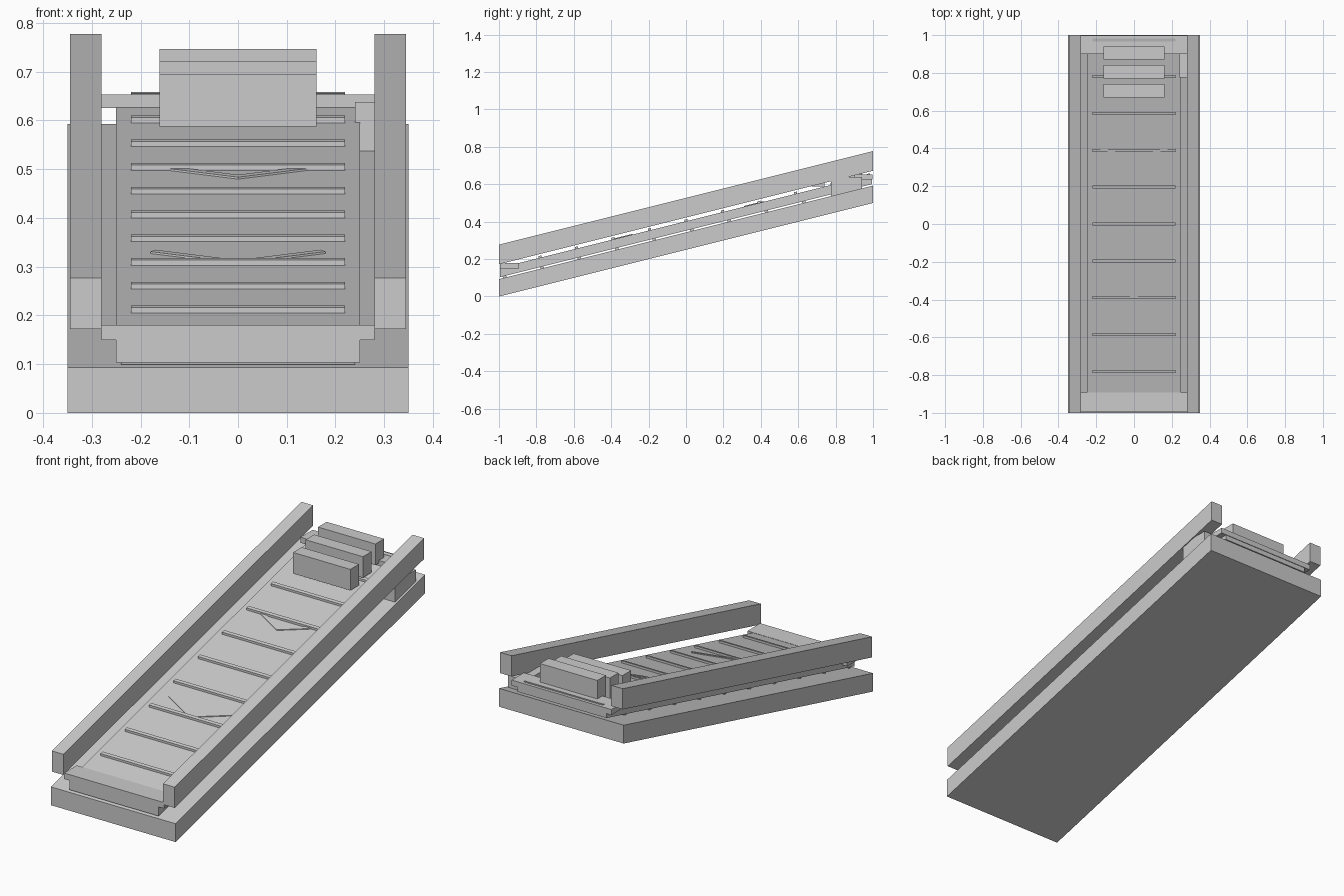
import bpy, bmesh
from mathutils import Matrix

if "Cube" in bpy.data.objects:
    bpy.data.objects.remove(bpy.data.objects["Cube"])

SLOPE = 0.25  # rise per unit of y


def make(name, bm):
    me = bpy.data.meshes.new(name)
    bmesh.ops.recalc_face_normals(bm, faces=bm.faces)
    bm.to_mesh(me)
    bm.free()
    ob = bpy.data.objects.new(name, me)
    bpy.context.collection.objects.link(ob)
    return ob


def box(name, x0, x1, y0, y1, z0, z1, incline=False):
    """Box by bounds; inclined boxes give z as at the low end (y = -1)."""
    bm = bmesh.new()
    bmesh.ops.create_cube(bm, size=1)
    for v in bm.verts:
        v.co.x = x1 if v.co.x > 0 else x0
        v.co.y = y1 if v.co.y > 0 else y0
        v.co.z = z1 if v.co.z > 0 else z0
        if incline:
            v.co.z += SLOPE * (v.co.y + 1)
    return make(name, bm)


def chevron(name, tip_y):
    """Thin V-shaped direction mark lying on the belt."""
    pts = [(0, 0), (.18, .09), (.17, .105), (0, .02), (-.17, .105), (-.18, .09)]
    bm = bmesh.new()
    low, high = [[bm.verts.new((x, tip_y + y, z + SLOPE * (tip_y + y + 1)))
                  for x, y in pts] for z in (.150, .156)]
    n = len(pts)
    # right and left arms, top and bottom
    for ring in (low, high):
        bm.faces.new([ring[i] for i in (0, 1, 2, 3)])
        bm.faces.new([ring[i] for i in (0, 3, 4, 5)])
    for i in range(n):
        j = (i + 1) % n
        bm.faces.new((low[i], low[j], high[j], high[i]))
    return make(name, bm)


# Inclined base and side rails
box("base", -.35, .35, -1, 1, 0, .093, True)
for side, (a, b) in {"left": (-.345, -.28), "right": (.28, .345)}.items():
    box(side + "_rail", a, b, -1, 1, .172, .277, True)

# Belt deck with raised cleats
box("belt", -.25, .25, -.995, .995, .102, .152, True)
for i in range(11):
    y = -.975 + i * .195
    box("cleat", -.22, .22, y - .008, y + .008, .150, .163, True)

# Return rollers between base and belt
for i in range(10):
    y = -.97 + i * .2
    bm = bmesh.new()
    bmesh.ops.create_cone(bm, cap_ends=True, segments=12, radius1=.01, radius2=.01, depth=.48,
                          matrix=Matrix.Translation((0, y, .098 + SLOPE * (y + 1)))
                          @ Matrix.Rotation(1.570796, 4, 'Y'))
    make("return_roller", bm)

# Direction marks
chevron("lower_chevron", -.39)
chevron("upper_chevron", .31)

# Level end plates and drive motor
box("front_plate", -.28, .28, -.995, -.893, .15, .18)
box("rear_plate", -.28, .28, .9, .998, .625, .653)
box("drive_motor", .24, .34, .775, .94, .535, .638)

# Level cargo boxes stepping up the belt
for i in range(3):
    y, z = .671 + i * .1005, .588 + i * .026
    box("cargo_box", -.161, .161, y, y + .069, z, z + .107)
